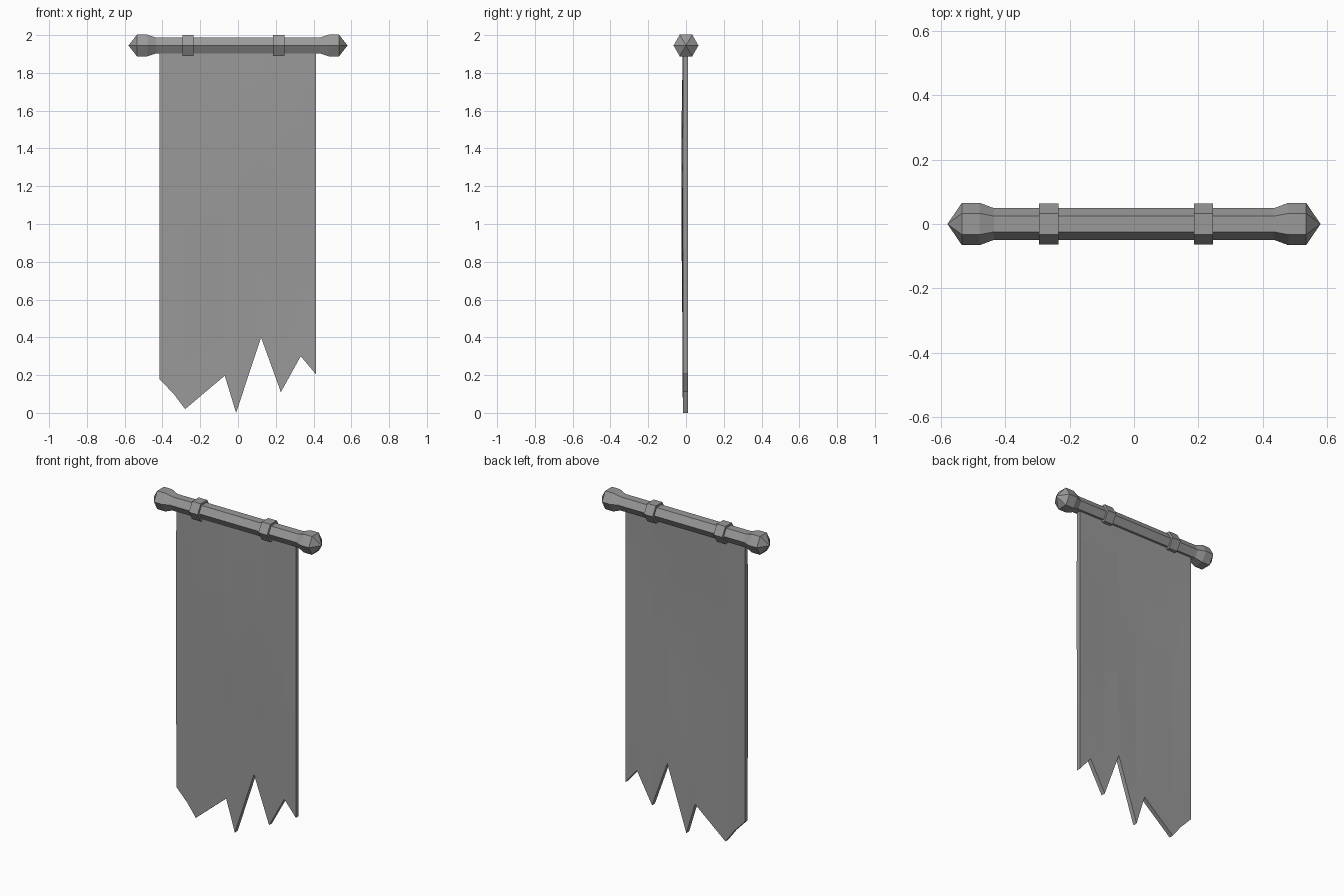
import bpy, bmesh, math

if "Cube" in bpy.data.objects:
    bpy.data.objects.remove(bpy.data.objects["Cube"])

ROD_Z = 1.945

# Dark grey for every part
grey = bpy.data.materials.new("dark_grey")
grey.diffuse_color = (0.32, 0.32, 0.32, 1)
grey.use_nodes = True
grey.node_tree.nodes["Principled BSDF"].inputs["Base Color"].default_value = grey.diffuse_color


def make_object(name, bm):
    bmesh.ops.recalc_face_normals(bm, faces=bm.faces)
    mesh = bpy.data.meshes.new(name)
    bm.to_mesh(mesh)
    bm.free()
    mesh.materials.append(grey)
    obj = bpy.data.objects.new(name, mesh)
    bpy.context.collection.objects.link(obj)
    return obj


def hex_lathe(name, profile):
    """Six-sided solid along x from (x, radius) stations; radius 0 makes a tip."""
    bm = bmesh.new()
    rings = []
    for x, r in profile:
        if r == 0:
            rings.append([bm.verts.new((x, 0, ROD_Z))] * 6)
        else:
            rings.append([bm.verts.new((x, r * math.cos(k * math.pi / 3),
                                        ROD_Z + r * math.sin(k * math.pi / 3)))
                          for k in range(6)])
    for a, b in zip(rings, rings[1:]):
        for k in range(6):
            n = (k + 1) % 6
            bm.faces.new(list(dict.fromkeys((a[k], a[n], b[n], b[k]))))
    for ring, (x, r) in ((rings[0], profile[0]), (rings[-1], profile[-1])):
        if r:
            bm.faces.new(ring)
    return make_object(name, bm)


# Rod with flared, pointed ends
half = [(0.58, 0), (0.535, 0.066), (0.48, 0.066), (0.435, 0.049)]
hex_lathe("rod", [(-x, r) for x, r in half] + half[::-1])

# Bands around the rod
for side, x in (("left", -0.265), ("right", 0.216)):
    hex_lathe("band_" + side, [(x - 0.03, 0.064), (x + 0.03, 0.064)])

# Cloth with a ragged lower edge and a faint billow
hem = [(-0.415, 0.178), (-0.34, 0.1), (-0.28, 0.02), (-0.07, 0.197), (-0.01, 0.0),
       (0.122, 0.4), (0.227, 0.11), (0.332, 0.3), (0.412, 0.205)]
TOP, ROWS = 1.93, 8
bm = bmesh.new()
grid = []
for x, low in hem:
    column = []
    for i in range(ROWS + 1):
        t = i / ROWS
        billow = 0.008 * math.sin(math.pi * t ** 0.7) ** 2 * max(0, 1 - (x / 0.41) ** 2)
        column.append(bm.verts.new((x, -0.003 - billow, TOP + (low - TOP) * t)))
    grid.append(column)
for a, b in zip(grid, grid[1:]):
    for i in range(ROWS):
        bm.faces.new((a[i], a[i + 1], b[i + 1], b[i]))
cloth = make_object("cloth", bm)
thick = cloth.modifiers.new("thickness", "SOLIDIFY")
thick.thickness = 0.028
thick.offset = 0
